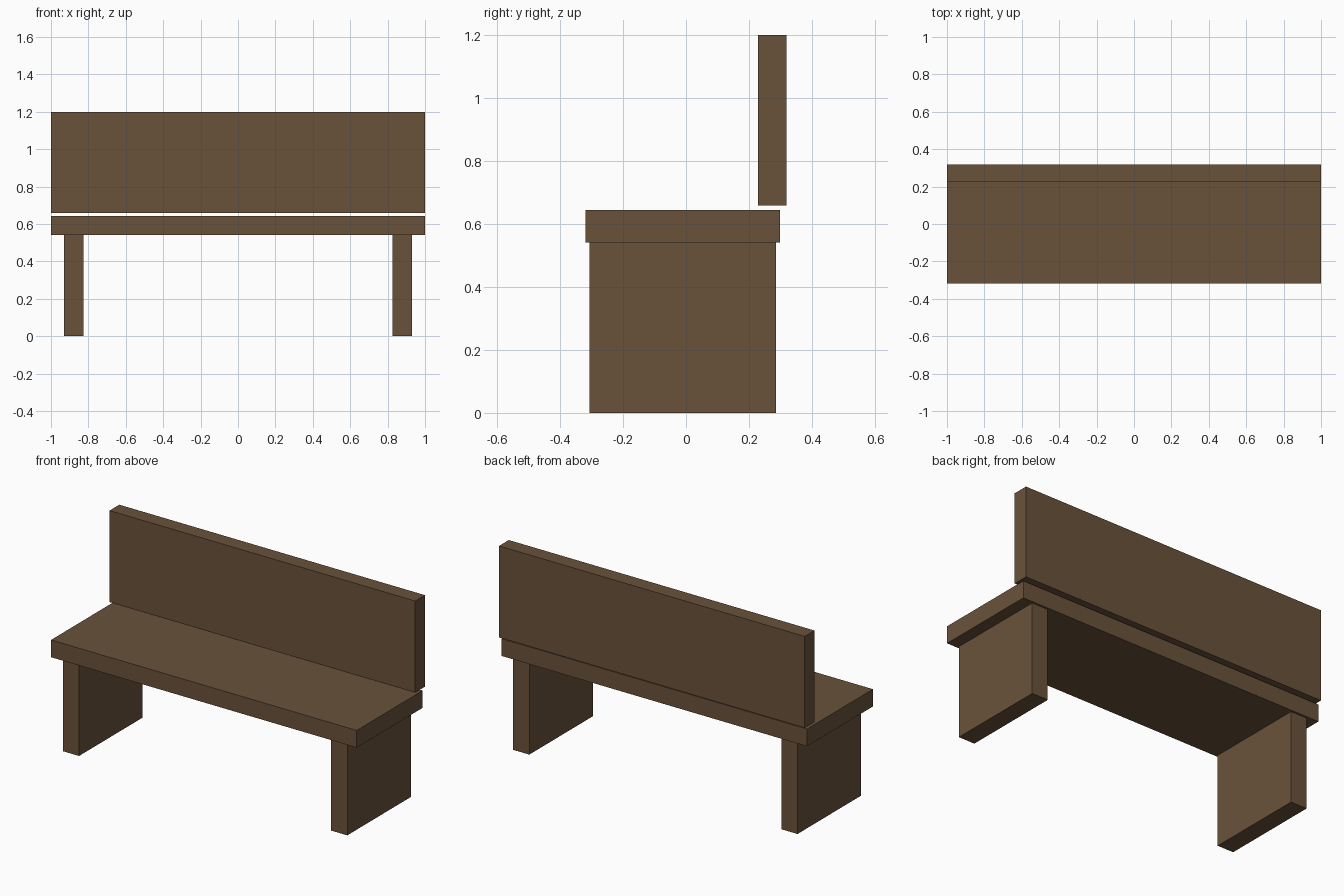
import bpy

if "Cube" in bpy.data.objects:
    bpy.data.objects.remove(bpy.data.objects["Cube"])

# One brown wood colour for the whole bench
wood = bpy.data.materials.new("brown wood")
wood.diffuse_color = (0.141, 0.084, 0.043, 1.0)
wood.use_nodes = True
wood.node_tree.nodes["Principled BSDF"].inputs["Base Color"].default_value = wood.diffuse_color


def box(name, lo, hi):
    """Axis-aligned box between two corners."""
    centre = [(a + b) / 2 for a, b in zip(lo, hi)]
    bpy.ops.mesh.primitive_cube_add(size=1, location=centre)
    obj = bpy.context.object
    obj.name = name
    obj.scale = [b - a for a, b in zip(lo, hi)]
    bpy.ops.object.transform_apply(location=False, rotation=False, scale=True)
    obj.data.materials.append(wood)
    return obj


# Seat slab and the backrest board floating just above it
box("seat", (-1, -0.319, 0.542), (1, 0.298, 0.644))
box("backrest", (-1, 0.228, 0.659), (1, 0.319, 1.2))

# Slab legs, mirrored left and right
for side, label in ((-1, "left_leg"), (1, "right_leg")):
    x0, x1 = sorted((side * 0.825, side * 0.93))
    box(label, (x0, -0.307, 0), (x1, 0.286, 0.542))
